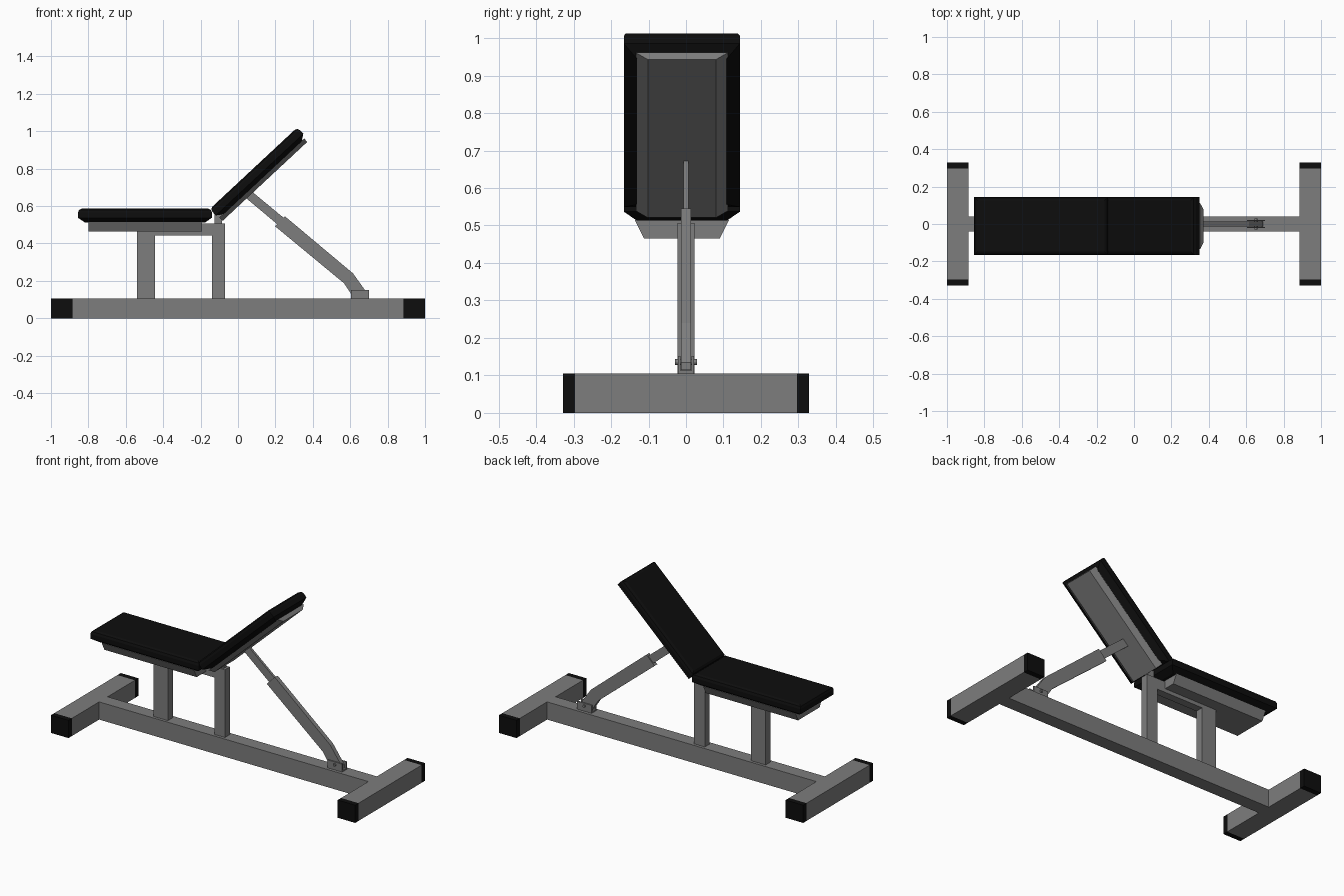
import bpy, bmesh, math
from mathutils import Matrix

if "Cube" in bpy.data.objects:
    bpy.data.objects.remove(bpy.data.objects["Cube"])

def material(name, v):
    m = bpy.data.materials.new(name)
    m.diffuse_color = (v, v, v, 1)
    m.use_nodes = True
    m.node_tree.nodes["Principled BSDF"].inputs["Base Color"].default_value = m.diffuse_color
    return m

STEEL = material("grey_steel", 0.205)
BLACK = material("black_padding", 0.004)
YC = -0.011          # the cushions sit slightly off centre
TILT = Matrix.Rotation(math.radians(-43), 4, 'Y')

def finish(bm, name, mat, matrix=None):
    bmesh.ops.recalc_face_normals(bm, faces=bm.faces)
    if matrix:
        bm.transform(matrix)
    me = bpy.data.meshes.new(name)
    bm.to_mesh(me)
    bm.free()
    me.materials.append(mat)
    ob = bpy.data.objects.new(name, me)
    bpy.context.collection.objects.link(ob)
    return ob

def stack(name, rings, mat, matrix=None):
    """Rectangular loft; each ring is (x0, x1, y0, y1, z)."""
    bm = bmesh.new()
    loops = [[bm.verts.new(p) for p in ((a, c, z), (b, c, z), (b, d, z), (a, d, z))]
             for a, b, c, d, z in rings]
    for lo, hi in zip(loops, loops[1:]):
        for i in range(4):
            j = (i + 1) % 4
            bm.faces.new((lo[i], lo[j], hi[j], hi[i]))
    bm.faces.new(loops[0][::-1])
    bm.faces.new(loops[-1])
    return finish(bm, name, mat, matrix)

def box(name, x0, x1, y0, y1, z0, z1, mat=STEEL):
    return stack(name, [(x0, x1, y0, y1, z0), (x0, x1, y0, y1, z1)], mat)

def prism(name, pts, half):
    """Front-view profile extruded evenly to both sides of y = 0."""
    bm = bmesh.new()
    face = bm.faces.new([bm.verts.new((x, -half, z)) for x, z in pts])
    ext = bmesh.ops.extrude_face_region(bm, geom=[face])
    bmesh.ops.translate(bm, vec=(0, 2 * half, 0),
                        verts=[v for v in ext["geom"] if isinstance(v, bmesh.types.BMVert)])
    return finish(bm, name, STEEL)

def pad(name, x0, x1, z0, z1, matrix=None):
    """Cushion with a wide lower chamfer and a small rounded top edge."""
    steps = [(0.035, z0), (0, z0 + 0.024), (0, z1 - 0.02), (0.005, z1 - 0.007), (0.018, z1)]
    stack(name, [(x0 + i, x1 - i, YC - 0.155 + i, YC + 0.155 - i, z) for i, z in steps],
          BLACK, matrix)

def pad_plate(name, x0, x1, z0, z1, low, high, matrix=None):
    stack(name, [(x0, x1, YC - w, YC + w, z) for w, z in ((low, z0), (high, z1))], STEEL, matrix)

# Base: long beam, cross feet and black end caps
H = 0.105
box("base_beam", -0.89, 0.89, -0.04, 0.04, 0, H)
for s, label in ((-1, "left"), (1, "right")):
    a, b = sorted((s, s * 0.885))
    box(label + "_cross_foot", a, b, -0.296, 0.296, 0, H)
    for t, side in ((-1, "front"), (1, "back")):
        c, d = sorted((t * 0.296, t * 0.328))
        box(f"{label}_{side}_end_cap", a, b, c, d, 0, H, BLACK)

# Posts and the arm carrying the seat
box("seat_post", -0.54, -0.445, -0.023, 0.023, H, 0.47)
box("hinge_post", -0.14, -0.07, -0.023, 0.023, H, 0.507)
box("seat_arm", -0.445, -0.14, -0.023, 0.023, 0.443, 0.507)
box("hinge_tab", -0.125, -0.085, -0.012, 0.012, 0.505, 0.56)

# Seat and tilted backrest
pad("seat_pad", -0.855, -0.14, 0.513, 0.586)
pad_plate("seat_plate", -0.80, -0.193, 0.465, 0.515, 0.101, 0.126)
pad("backrest_pad", 0.288, 0.928, 0.459, 0.53, TILT)
pad_plate("backrest_plate", 0.295, 0.914, 0.437, 0.462, 0.091, 0.123, TILT)

# Telescopic support strut
prism("strut_inner", [(0.04, 0.645), (0.075, 0.677), (0.29, 0.499), (0.26, 0.461)], 0.007)
prism("strut_outer", [(0.198, 0.492), (0.251, 0.545), (0.615, 0.24), (0.69, 0.135),
                      (0.69, 0.115), (0.615, 0.115), (0.567, 0.187)], 0.013)

# Channel bracket and its pin
box("bracket_base", 0.605, 0.70, -0.022, 0.022, H, 0.113)
for t, side in ((-1, "front"), (1, "back")):
    c, d = sorted((t * 0.015, t * 0.022))
    box(f"bracket_{side}_wall", 0.605, 0.70, c, d, H, 0.152)
bm = bmesh.new()
bmesh.ops.create_cone(bm, cap_ends=True, segments=12, radius1=0.008, radius2=0.008, depth=0.06)
finish(bm, "bracket_pin", STEEL,
       Matrix.Translation((0.652, 0, 0.136)) @ Matrix.Rotation(math.pi / 2, 4, 'X'))
